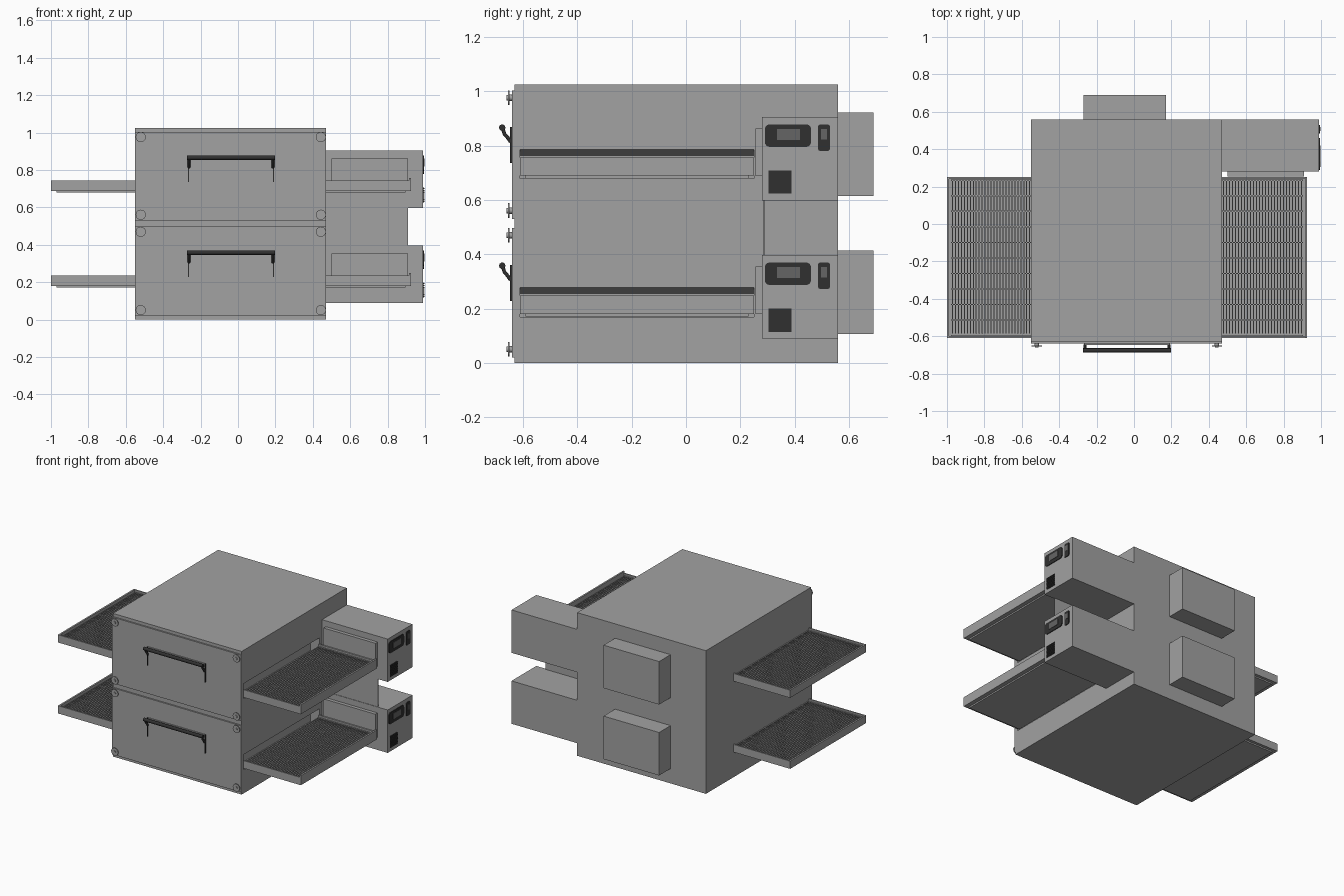
import bpy, bmesh, math
from mathutils import Vector, Matrix

cube = bpy.data.objects.get("Cube")
if cube:
    bpy.data.objects.remove(cube, do_unlink=True)


def material(name, value):
    m = bpy.data.materials.new(name)
    m.use_nodes = True
    color = (value, value, value, 1)
    m.diffuse_color = color
    m.node_tree.nodes["Principled BSDF"].inputs["Base Color"].default_value = color
    return m


STEEL = material("steel grey", 0.36)
BLACK = material("black plastic", 0.03)
SCREEN = material("screen grey", 0.13)


def finish(name, bm, mat, smooth=False):
    bmesh.ops.recalc_face_normals(bm, faces=bm.faces)
    mesh = bpy.data.meshes.new(name)
    bm.to_mesh(mesh)
    bm.free()
    mesh.materials.append(mat)
    ob = bpy.data.objects.new(name, mesh)
    bpy.context.collection.objects.link(ob)
    if smooth:
        bpy.ops.object.select_all(action='DESELECT')
        ob.select_set(True)
        bpy.context.view_layer.objects.active = ob
        bpy.ops.object.shade_smooth_by_angle(angle=math.radians(40))
    return ob


def add_box(bm, x, y, z):
    size = Vector((x[1] - x[0], y[1] - y[0], z[1] - z[0]))
    mid = Vector((sum(x), sum(y), sum(z))) / 2
    bmesh.ops.create_cube(bm, size=1, matrix=Matrix.Translation(mid) @ Matrix.Diagonal(size).to_4x4())


def boxes(name, mat, *spans):
    bm = bmesh.new()
    for s in spans:
        add_box(bm, *s)
    return finish(name, bm, mat)


def rounded_plate(name, mat, x, y, z, radius):
    bm = bmesh.new()
    add_box(bm, x, y, z)
    along = [e for e in bm.edges if abs(e.verts[0].co.x - e.verts[1].co.x) > 1e-5]
    bmesh.ops.bevel(bm, geom=along, offset=radius, segments=4, profile=0.5, affect='EDGES')
    finish(name, bm, mat)


def add_disc(bm, x, z, y0, y1, radius):
    spin = Matrix.Translation((x, (y0 + y1) / 2, z)) @ Matrix.Rotation(math.pi / 2, 4, 'X')
    bmesh.ops.create_cone(bm, cap_ends=True, segments=24, radius1=radius, radius2=radius,
                          depth=abs(y1 - y0), matrix=spin)


def tube(name, points, radius, mat):
    curve = bpy.data.curves.new(name, 'CURVE')
    curve.dimensions = '3D'
    curve.bevel_depth = radius
    curve.bevel_resolution = 3
    curve.use_fill_caps = True
    spline = curve.splines.new('POLY')
    spline.points.add(len(points) - 1)
    for p, co in zip(spline.points, points):
        p.co = (*co, 1)
    curve.materials.append(mat)
    ob = bpy.data.objects.new(name, curve)
    bpy.context.collection.objects.link(ob)


def tray(name, inner, outer, z, end_top):
    """Open tray with a wire belt, running from the body side to the outer end."""
    d = 1 if outer > inner else -1
    x = sorted((inner, outer))
    end = sorted((outer, outer - d * 0.012))
    lip = sorted((inner, outer - d * 0.03))
    boxes(name + "_tray", STEEL,
          (x, (-0.61, 0.25), (z + 0.01, z + 0.016)),
          (x, (-0.61, -0.6), (z + 0.01, z + 0.065)),
          (x, (0.24, 0.25), (z + 0.01, z + 0.065)),
          (end, (-0.61, 0.25), (z + 0.01, z + end_top)),
          (lip, (-0.59, 0.23), (z, z + 0.01)))
    # Belt: long rods carrying closely spaced cross wires
    bm = bmesh.new()
    belt = sorted((inner, outer - d * 0.022))
    for i in range(11):
        y = -0.596 + i * 0.083
        add_box(bm, belt, (y - 0.003, y + 0.003), (z + 0.048, z + 0.054))
    count = 27
    for i in range(count):
        wx = belt[0] + (i + 0.5) * (belt[1] - belt[0]) / count
        add_box(bm, (wx - 0.003, wx + 0.003), (-0.585, 0.235), (z + 0.05, z + 0.056))
    finish(name + "_belt", bm, STEEL)


# Main cabinet
cabinet = boxes("cabinet", STEEL, ((-0.55, 0.47), (-0.63, 0.56), (0, 1.025)))

LEVELS = (("lower", 0.0), ("upper", 0.508))
for level, dz in LEVELS:
    # Slot with a sloping ceiling where the belt enters the cabinet
    bm = bmesh.new()
    profile = [(0.5, 0.288), (0.47, 0.278), (0.40, 0.255), (0.40, 0.17), (0.5, 0.17)]
    face = bm.faces.new([bm.verts.new((px, -0.61, pz + dz)) for px, pz in profile])
    side = bmesh.ops.extrude_face_region(bm, geom=[face])
    bmesh.ops.translate(bm, vec=(0, 0.86, 0), verts=[v for v in side["geom"] if isinstance(v, bmesh.types.BMVert)])
    cutter = finish(level + "_slot_cutter", bm, STEEL)
    cutter.hide_render = True
    cutter.hide_viewport = True
    cut = cabinet.modifiers.new(level + "_slot", 'BOOLEAN')
    cut.operation = 'DIFFERENCE'
    cut.object = cutter

    # Front door with corner knobs
    door_z = (0.02, 0.497) if level == "lower" else (0.53, 1.003)
    boxes(level + "_door", STEEL, ((-0.55, 0.47), (-0.64, -0.63), door_z))
    bm = bmesh.new()
    for kx in (-0.52, 0.443):
        for kz in (door_z[0] + 0.031, door_z[1] - 0.027):
            add_disc(bm, kx, kz, -0.64, -0.65, 0.012)
            add_disc(bm, kx, kz, -0.649, -0.654, 0.027)
            add_disc(bm, kx, kz, -0.654, -0.66, 0.01)
    finish(level + "_door_knobs", bm, STEEL, True)

    # Window plate and bar handle
    boxes(level + "_window", STEEL, ((-0.265, 0.19), (-0.646, -0.64), (0.228 + dz, 0.36 + dz)))
    boxes(level + "_window_trim", BLACK,
          ((-0.268, -0.262), (-0.648, -0.64), (0.228 + dz, 0.36 + dz)),
          ((0.187, 0.193), (-0.648, -0.64), (0.228 + dz, 0.36 + dz)))
    tube(level + "_handle_bar", [(-0.272, -0.676, 0.358 + dz), (0.197, -0.676, 0.358 + dz)], 0.012, BLACK)
    for side_name, hx in (("right", -0.262), ("left", 0.187)):
        arm = [(hx, -0.674, 0.355 + dz), (hx, -0.668, 0.335 + dz),
               (hx, -0.655, 0.32 + dz), (hx, -0.645, 0.305 + dz)]
        tube(f"{level}_handle_arm_{side_name}", arm, 0.007, BLACK)

    # Conveyor ends
    tray(level + "_left", 0.47, 0.925, 0.171 + dz, 0.078)
    tray(level + "_right", -0.55, -1.0, 0.171 + dz, 0.065)

    # Control box with the guard in front of it
    boxes(level + "_control_box", STEEL, ((0.47, 0.99), (0.28, 0.56), (0.09 + dz, 0.397 + dz)))
    boxes(level + "_guard", STEEL,
          ((0.5, 0.91), (0.255, 0.28), (0.18 + dz, 0.355 + dz)))

    # Displays and vent on the control box
    rounded_plate(level + "_display", BLACK, (0.988, 0.995), (0.29, 0.46), (0.287 + dz, 0.37 + dz), 0.018)
    rounded_plate(level + "_switch_panel", BLACK, (0.988, 0.995), (0.485, 0.53), (0.272 + dz, 0.37 + dz), 0.01)
    boxes(level + "_screens", SCREEN,
          ((0.99, 0.997), (0.335, 0.42), (0.312 + dz, 0.353 + dz)),
          ((0.99, 0.997), (0.497, 0.518), (0.315 + dz, 0.353 + dz)))
    slats = [((0.99, 0.996), (0.306, 0.386), (0.12 + dz + i * 0.01, 0.126 + dz + i * 0.01)) for i in range(8)]
    boxes(level + "_vent", BLACK, ((0.988, 0.993), (0.304, 0.388), (0.115 + dz, 0.2 + dz)), *slats)

    # Rear motor housing
    boxes(level + "_rear_housing", STEEL, ((-0.27, 0.17), (0.56, 0.69), (0.106 + dz, 0.414 + dz)))

# Thin panel joining the two control boxes
boxes("joining_panel", STEEL, ((0.47, 0.91), (0.283, 0.288), (0.39, 0.61)))
